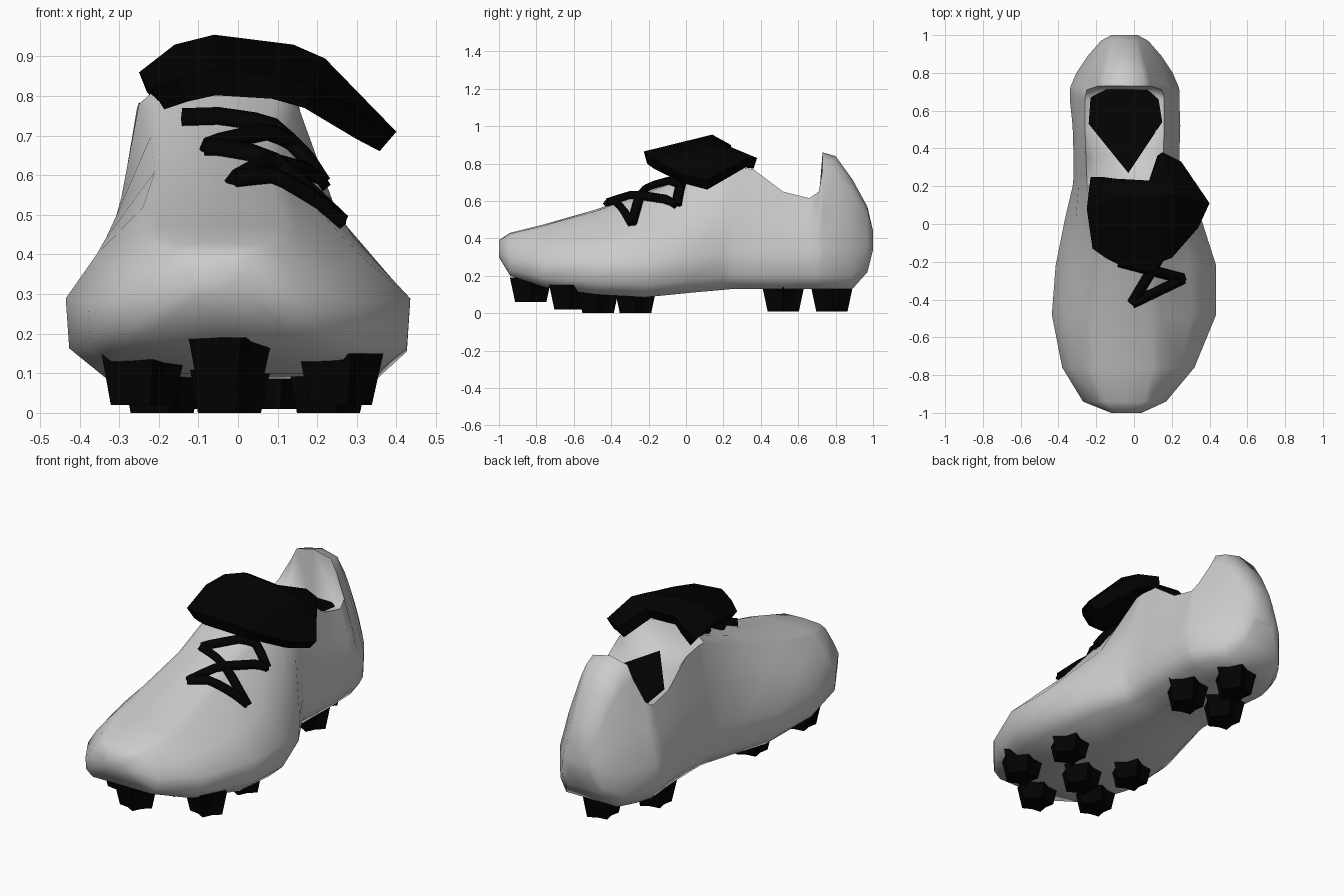
import bpy, bmesh, math
from mathutils import Vector
from mathutils.bvhtree import BVHTree

cube = bpy.data.objects.get("Cube")
if cube:
    bpy.data.objects.remove(cube)


def material(name, value):
    m = bpy.data.materials.new(name)
    m.use_nodes = True
    color = (value, value, value, 1)
    m.diffuse_color = color
    m.node_tree.nodes["Principled BSDF"].inputs["Base Color"].default_value = color
    return m


grey = material("light grey", 0.6)
black = material("black", 0.0006)


def finish(bm, name, mat, angle=None):
    bmesh.ops.recalc_face_normals(bm, faces=bm.faces)
    mesh = bpy.data.meshes.new(name)
    bm.to_mesh(mesh)
    bm.free()
    mesh.materials.append(mat)
    ob = bpy.data.objects.new(name, mesh)
    bpy.context.collection.objects.link(ob)
    if angle:
        bpy.ops.object.select_all(action="DESELECT")
        ob.select_set(True)
        bpy.context.view_layer.objects.active = ob
        bpy.ops.object.shade_smooth_by_angle(angle=math.radians(angle))
    return ob


RIDGE = -0.05  # the crown runs along this x, while the sole swings sideways


def section(y, cx, w, bottom, shoulder, rim, crown):
    """Closed cross-section of the upper, from sole to crown and back."""
    rise = shoulder - bottom
    belly = bottom + min(0.2, 0.45 * rise)
    half = [
        (cx, 0.8 * w, bottom),
        (cx, 0.98 * w, bottom + min(0.07, 0.15 * rise)),
        (cx, w, belly),
        ((cx + RIDGE) / 2, rim + 0.58 * (w - rim), belly + 0.48 * (shoulder - belly)),
        (RIDGE, rim, shoulder),
        (RIDGE, 0.75 * rim, crown + 0.25 * (shoulder - crown)),
    ]
    right = [(c + x, y, z) for c, x, z in half]
    left = [(c - x, y, z) for c, x, z in reversed(half)]
    return [(cx, y, bottom)] + right + [(RIDGE, y, crown)] + left


# Upper: y, sole centre x, half width, sole z, shoulder z, shoulder half width, crown z
stations = [
    (-1, -.04, .08, .3, .385, .06, .39),
    (-.94, -.05, .22, .2, .41, .14, .43),
    (-.76, -.03, .35, .14, .45, .2, .475),
    (-.48, 0, .435, .1, .52, .19, .555),
    (-.22, .01, .425, .085, .61, .16, .65),
    (.03, -.005, .36, .11, .7, .17, .745),
    (.2, -.035, .29, .125, .78, .2, .84),
    (.25, -.04, .28, .13, .785, .2, .69),
    (.36, -.04, .28, .13, .77, .205, .66),
    (.52, -.04, .285, .13, .65, .21, .63),
    (.66, -.05, .29, .13, .615, .21, .59),
    (.71, -.05, .29, .13, .65, .2, .59),
    (.73, -.05, .285, .13, .765, .14, .86),
    (.8, -.05, .255, .13, .75, .125, .84),
    (.89, -.05, .195, .13, .64, .1, .715),
    (.97, -.05, .125, .22, .5, .08, .57),
    (1, -.05, .07, .34, .42, .04, .44),
]
bm = bmesh.new()
rings = [[bm.verts.new(p) for p in section(*s)] for s in stations]
for a, b in zip(rings, rings[1:]):
    for i in range(len(a)):
        j = (i + 1) % len(a)
        bm.faces.new((a[i], a[j], b[j], b[i]))
bm.faces.new(rings[0])
bm.faces.new(rings[-1])
bmesh.ops.recalc_face_normals(bm, faces=bm.faces)
surface = BVHTree.FromBMesh(bm)
finish(bm, "upper", grey, 75)

# Insole: thin sloping spearhead plate inside the collar
bm = bmesh.new()
outline = [(-.03, .27), (.15, .54), (.13, .66), (.06, .72), (-.13, .72), (-.23, .67), (-.24, .53)]
bm.faces.new([bm.verts.new((x, y, .62 + .22 * (.66 - y))) for x, y in outline])
finish(bm, "insole", black)

# Folded tongue flap: rows run front edge, ridge, back edge
columns = [
    [(-.22, -.13, .82), (-.25, .08, .86), (-.23, .25, .81)],
    [(-.15, -.18, .845), (-.16, .11, .93), (-.17, .25, .86)],
    [(-.06, -.225, .865), (-.06, .14, .955), (-.1, .24, .9)],
    [(.1, -.215, .855), (.14, .14, .93), (.08, .23, .89)],
    [(.2, -.18, .825), (.22, .16, .895), (.15, .38, .83)],
    [(.34, -.02, .74), (.4, .11, .71), (.25, .33, .83)],
]
bm = bmesh.new()
grid = [[bm.verts.new(p) for p in c] for c in columns]
for a, b in zip(grid, grid[1:]):
    for i in range(2):
        bm.faces.new((a[i], b[i], b[i + 1], a[i + 1]))
flap = finish(bm, "tongue_flap", black)
solid = flap.modifiers.new("thickness", "SOLIDIFY")
solid.thickness = 0.065
solid.offset = -1


# Laces: strands laid over the upper
def lace(name, a, b, steps=6):
    curve = bpy.data.curves.new(name, "CURVE")
    curve.dimensions = "3D"
    curve.bevel_depth = 0.028
    curve.bevel_resolution = 0
    curve.use_fill_caps = True
    spline = curve.splines.new("POLY")
    spline.points.add(steps)
    for i, point in enumerate(spline.points):
        x, y = Vector(a).lerp(Vector(b), i / steps)
        hit = surface.ray_cast(Vector((x, y, 2)), Vector((0, 0, -1)))[0]
        point.co = (x, y, hit.z + 0.012, 1)
    curve.materials.append(black)
    ob = bpy.data.objects.new(name, curve)
    bpy.context.collection.objects.link(ob)


toe_in, toe_out = (-.01, -.42), (.26, -.29)
mid_in, mid_out = (-.08, -.2), (.21, -.05)
top_in, top_out = (-.14, .01), (.13, -.03)
strands = [(toe_in, toe_out), (toe_in, mid_out), (toe_out, mid_in),
           (mid_in, top_out), (top_out, mid_out), (top_in, top_out)]
for n, (a, b) in enumerate(strands):
    lace(f"lace_{n + 1}", a, b)

# Studs: tapered star-shaped blocks, x, y, tip z
studs = [(-.03, -.83, .06), (-.25, -.62, .02), (.25, -.62, .02), (-.03, -.47, 0),
         (-.2, -.27, 0), (.22, -.27, 0), (-.17, .52, .01), (.08, .52, .01), (-.03, .78, .01)]
height = 0.13
for n, (x, y, tip) in enumerate(studs):
    bm = bmesh.new()
    tiers = []
    for radius, z in ((0.088, tip), (0.117, tip + height)):
        tier = []
        for k in range(10):
            r = radius * (0.7 if k % 2 else 1)
            angle = k * math.tau / 10
            tier.append(bm.verts.new((x + r * math.cos(angle), y + r * math.sin(angle), z)))
        tiers.append(tier)
        bm.faces.new(tier)
    low, high = tiers
    for k in range(10):
        bm.faces.new((low[k - 1], low[k], high[k], high[k - 1]))
    finish(bm, f"stud_{n + 1}", black)
